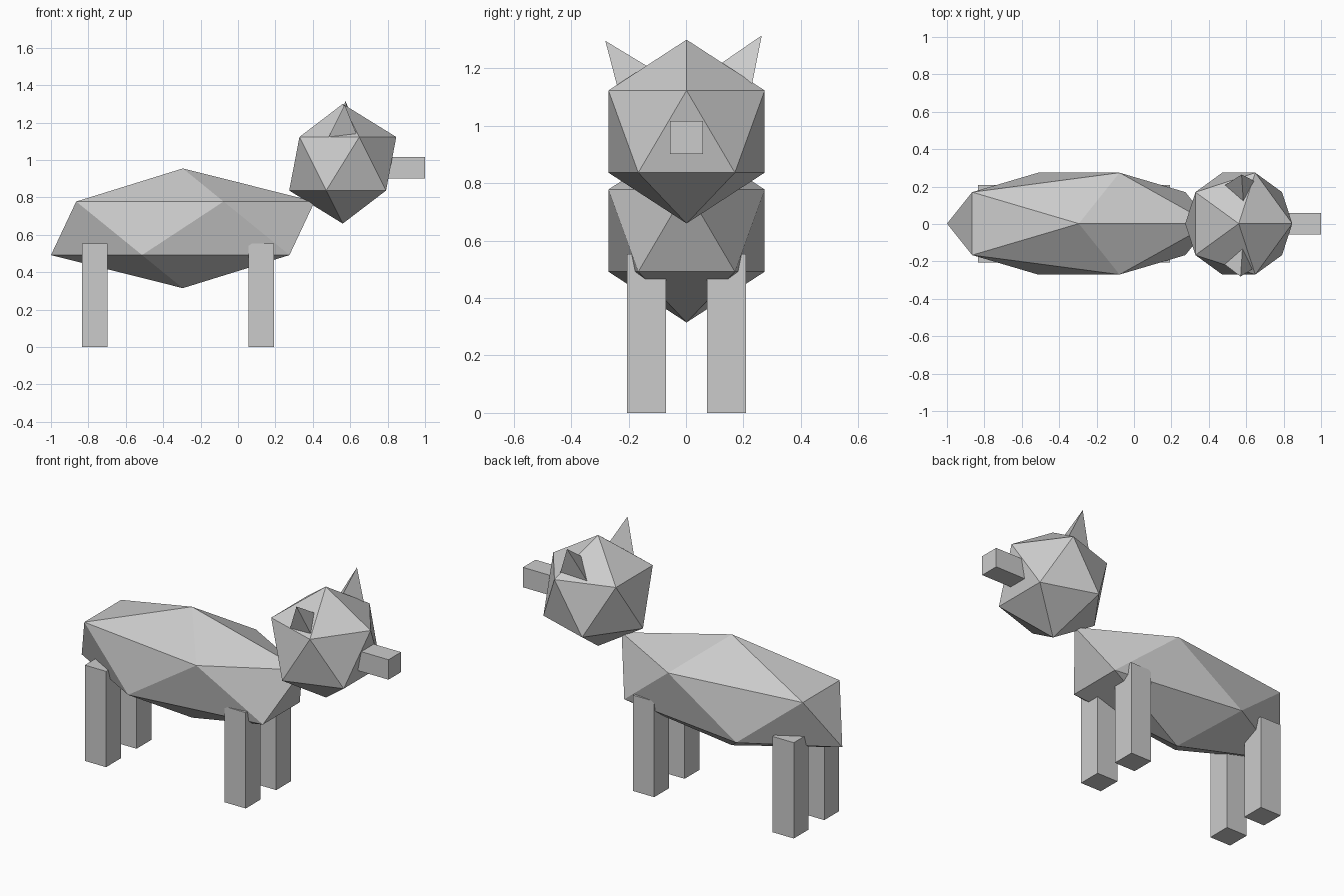
import bpy, bmesh
from math import radians
from mathutils import Matrix

if "Cube" in bpy.data.objects:
    bpy.data.objects.remove(bpy.data.objects["Cube"])

CY = 0.002  # mid-plane of the animal in y


def make(name, bm):
    mesh = bpy.data.meshes.new(name)
    bm.to_mesh(mesh)
    bm.free()
    bpy.context.collection.objects.link(bpy.data.objects.new(name, mesh))


def place(center, size):
    return Matrix.Translation(center) @ Matrix.Diagonal((*size, 1))


def gem(name, center, radii):
    bm = bmesh.new()
    bmesh.ops.create_icosphere(bm, subdivisions=1, radius=1, matrix=place(center, radii))
    make(name, bm)


def box(name, center, size):
    bm = bmesh.new()
    bmesh.ops.create_cube(bm, size=1, matrix=place(center, size))
    make(name, bm)


def ear(name, tip, tilt, twist, radius=0.1, depth=0.195):
    # three-sided spike, tilted about its tip so the base sinks into the head
    m = (Matrix.Translation(tip) @ Matrix.Rotation(radians(tilt), 4, 'X')
         @ Matrix.Rotation(radians(twist), 4, 'Z') @ Matrix.Translation((0, 0, -depth / 2)))
    bm = bmesh.new()
    bmesh.ops.create_cone(bm, cap_ends=True, segments=3, radius1=radius, radius2=0,
                          depth=depth, matrix=m)
    bmesh.ops.remove_doubles(bm, verts=bm.verts, dist=1e-5)
    make(name, bm)


# Faceted body and head
gem("body", (-0.295, CY, 0.635), (0.788, 0.32, 0.32))
gem("head", (0.56, CY, 0.98), (0.32, 0.32, 0.32))

# Snout
box("snout", (0.885, CY, 0.96), (0.23, 0.115, 0.115))

# Ears lean outwards, each with a slightly different tilt
ear("right_ear", (0.57, -0.281, 1.296), 31.8, -7)
ear("left_ear", (0.575, 0.264, 1.315), -28.5, 187)

# Four legs
for end, x in (("back", -0.767), ("front", 0.125)):
    for side, s in (("right", -1), ("left", 1)):
        box(f"{end}_{side}_leg", (x, CY + s * 0.139, 0.2765), (0.136, 0.136, 0.553))
